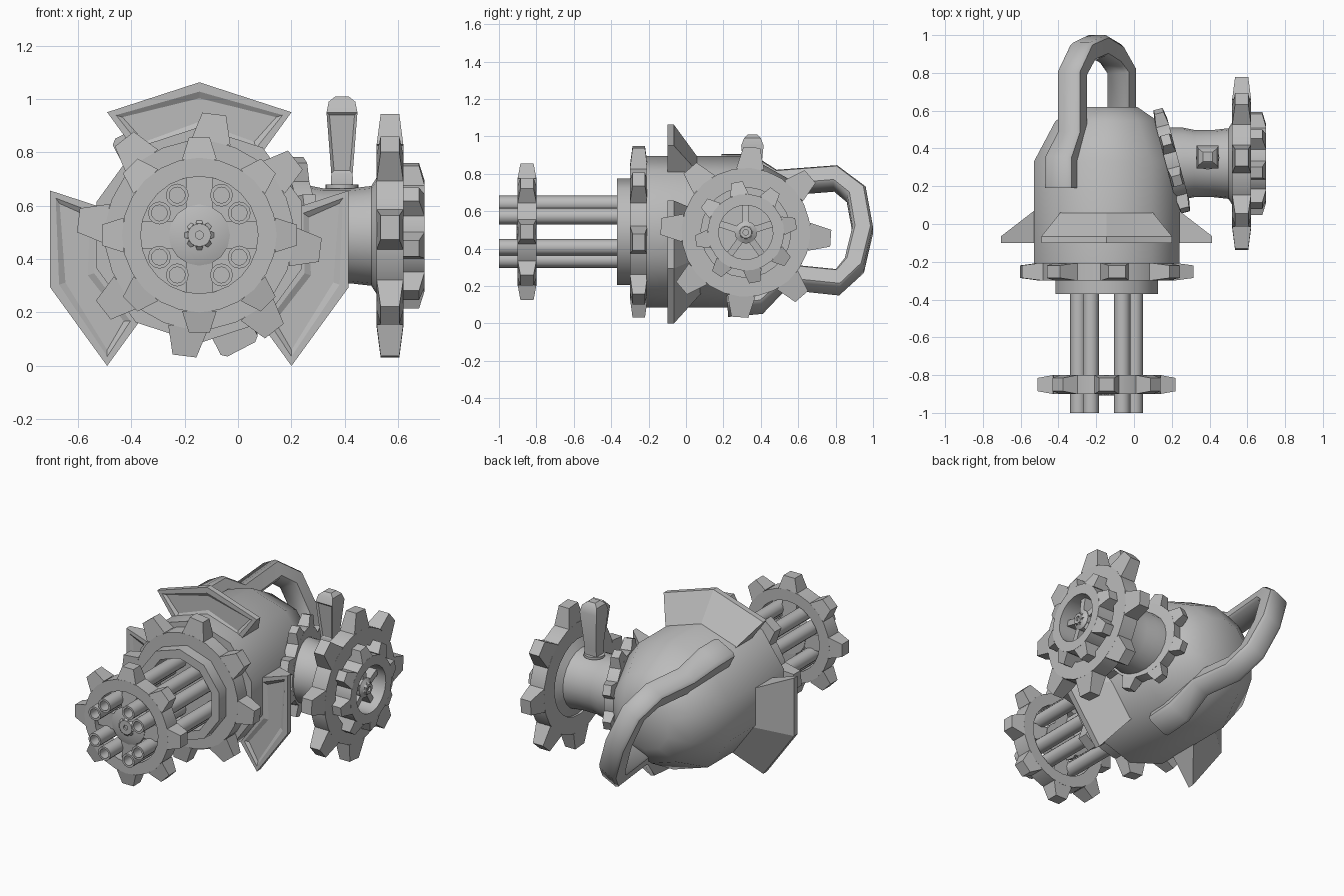
import bpy, bmesh
from math import pi, cos, sin, radians
from mathutils import Matrix, Vector

cube = bpy.data.objects.get("Cube")
if cube:
    bpy.data.objects.remove(cube)

steel = bpy.data.materials.new("plain grey steel")
steel.use_nodes = True
GREY = (0.5, 0.5, 0.5, 1)
steel.diffuse_color = GREY
steel.node_tree.nodes["Principled BSDF"].inputs["Base Color"].default_value = GREY

# Local z of a part runs out of the front, or out of the left side
FRONT = Matrix.Translation((-0.145, 0, 0.49)) @ Matrix.Rotation(pi / 2, 4, 'X')
SIDE = Matrix.Translation((0, 0.32, 0.487)) @ Matrix(
    ((0, 0, 1, 0), (1, 0, 0, 0), (0, 1, 0, 0), (0, 0, 0, 1)))


def finish(name, bm, matrix=Matrix(), smooth=30):
    bmesh.ops.remove_doubles(bm, verts=bm.verts, dist=0.0001)
    bmesh.ops.recalc_face_normals(bm, faces=bm.faces)
    bmesh.ops.transform(bm, matrix=matrix, verts=bm.verts)
    mesh = bpy.data.meshes.new(name)
    bm.to_mesh(mesh)
    bm.free()
    ob = bpy.data.objects.new(name, mesh)
    bpy.context.collection.objects.link(ob)
    mesh.materials.append(steel)
    bpy.ops.object.select_all(action='DESELECT')
    ob.select_set(True)
    bpy.context.view_layer.objects.active = ob
    bpy.ops.object.shade_smooth_by_angle(angle=radians(smooth))


def polar(r, a, h):
    return Vector((r * cos(a), r * sin(a), h))


def add_lathe(bm, profile, n, phase=0, closed=False):
    """Turn (radius, height) points around z."""
    rings = [[bm.verts.new(polar(r, phase + 2 * pi * i / n, h)) for i in range(n)]
             for r, h in profile]
    pairs = list(zip(rings, rings[1:]))
    if closed:
        pairs.append((rings[-1], rings[0]))
    for a, b in pairs:
        for i in range(n):
            j = (i + 1) % n
            bm.faces.new((a[i], a[j], b[j], b[i]))


def add_loft(bm, loops):
    """Skin equal loops of points and cap both ends."""
    rings = [[bm.verts.new(p) for p in loop] for loop in loops]
    for a, b in zip(rings, rings[1:]):
        for i in range(len(a)):
            j = (i + 1) % len(a)
            bm.faces.new((a[i], a[j], b[j], b[i]))
    bm.faces.new(rings[0])
    bm.faces.new(rings[-1])


def add_tooth(bm, angle, r0, r1, h0, h1, w0, w1):
    rad, tan = polar(1, angle, 0), polar(1, angle + pi / 2, 0)
    mid, half = (h0 + h1) / 2, (h1 - h0) / 2
    loops = []
    for r, w, t in ((r0, w0, half), (r1, w1, half * 0.7)):
        loops.append([rad * r + tan * (w * sx) + Vector((0, 0, mid + t * sz))
                      for sx, sz in ((-1, -1), (1, -1), (1, 1), (-1, 1))])
    add_loft(bm, loops)


def gear(name, matrix, inner, root, tip, h0, h1, turn=0, sides=24, width=0.07):
    bm = bmesh.new()
    add_lathe(bm, [(inner, h0), (root, h0), (root, h1), (inner, h1)], sides, turn, True)
    for i in range(8):
        add_tooth(bm, turn + i * pi / 4, root * 0.98, tip, h0, h1, width, width * 0.6)
    finish(name, bm, matrix)


def spokes(name, matrix, count, reach, hub, bolt, h0, h1, width):
    """Spokes with a domed hub and a toothed bolt in the middle."""
    bm = bmesh.new()
    add_lathe(bm, [(0, h0), (hub, h0), (hub, h1 - 0.015), (hub * 0.6, h1), (0, h1)], 16)
    for i in range(count):
        add_tooth(bm, pi / 2 + i * 2 * pi / count, hub * 0.5, reach, h0, h1 - 0.015, width, width)
    finish(name, bm, matrix)
    gear(name + "_bolt", matrix, 0.015, bolt * 0.75, bolt, h0, h1 + 0.012, 0, 16, bolt * 0.24)


# Ten-sided body with the barrel collar
bm = bmesh.new()
add_lathe(bm, [(0, -0.62), (0.17, -0.62), (0.285, -0.545), (0.405, -0.33), (0.405, 0.21),
               (0.285, 0.21), (0.285, 0.37), (0.23, 0.37), (0.23, 0.25), (0, 0.25)], 10, pi / 2)
finish("body", bm, FRONT, 62)

# Three armour plates, each spanning two sides of the body
for label, centre in (("top", 90), ("right", 198), ("left", 342)):
    bm = bmesh.new()
    section = [(0.38, 0.1), (0.588, 0.1), (0.588, 0.065), (0.39, -0.08)]
    loops = [[polar(r, radians(centre + d), h) for r, h in section] for d in (-36, 0, 36)]
    add_loft(bm, loops)
    bm.normal_update()
    face = [f for f in bm.faces if all(abs(v.co.z - 0.1) < 0.001 for v in f.verts)]
    bmesh.ops.inset_region(bm, faces=face, thickness=0.035)
    bmesh.ops.inset_region(bm, faces=face, thickness=0.025, depth=-0.012)
    finish(label + "_armour_plate", bm, FRONT @ Matrix.Translation((0, -0.015, 0)), 15)

# Rotating barrels and their two gears
gear("collar_gear", FRONT, 0.27, 0.355, 0.457, 0.205, 0.3, radians(83), 24, 0.075)
gear("muzzle_gear", FRONT, 0.22, 0.29, 0.366, 0.8, 0.9, 0, 24, 0.065)
spokes("muzzle_spokes", FRONT, 4, 0.225, 0.115, 0.058, 0.81, 0.895, 0.05)
for i in range(8):
    angle = radians(45 + 90 * (i // 2) + (16 if i % 2 else -16))
    bm = bmesh.new()
    add_lathe(bm, [(0, 0.25), (0.043, 0.25), (0.043, 1), (0.03, 1), (0.03, 0.93), (0, 0.93)], 12)
    finish(f"barrel_{i + 1}", bm, FRONT @ Matrix.Translation(polar(0.171, angle, 0)), 40)

# Side axle, crank wheel and its hub
bm = bmesh.new()
add_lathe(bm, [(0, 0.1), (0.19, 0.1), (0.19, 0.26), (0.178, 0.32), (0.178, 0.42), (0.187, 0.5),
               (0.25, 0.54), (0.25, 0.56), (0, 0.56)], 20)
finish("side_axle", bm, SIDE, 40)
gear("side_wheel", SIDE, 0.24, 0.345, 0.455, 0.52, 0.62, radians(-4), 24, 0.075)
gear("side_hub_gear", SIDE, 0.145, 0.205, 0.272, 0.56, 0.7, radians(10), 24, 0.05)
spokes("side_hub_spokes", SIDE, 5, 0.15, 0.06, 0.042, 0.56, 0.675, 0.018)

# Tilted gear between axle and body
tilt = Matrix.Translation((0.2, 0.335, 0.5)) @ Matrix.Rotation(radians(15), 4, 'Z') @ \
    Matrix.Rotation(pi / 2, 4, 'Y')
gear("tilted_gear", tilt, 0.1, 0.23, 0.293, -0.035, 0.035, radians(22), 24, 0.05)

# Lever standing on the axle
bm = bmesh.new()
add_lathe(bm, [(0, 0), (0.062, 0), (0.062, 0.015), (0, 0.015)], 16)
finish("lever_base", bm, Matrix.Translation((0.39, 0.35, 0.665)))
bm = bmesh.new()
add_loft(bm, [[Vector((0.39 + w * sx, 0.355 + d * sy, z))
               for sx, sy in ((-1, -1), (1, -1), (1, 1), (-1, 1))]
              for z, w, d in ((0.67, 0.042, 0.035), (0.72, 0.04, 0.035), (0.95, 0.058, 0.06),
                              (0.99, 0.05, 0.045), (1.01, 0.025, 0.025))])
bm.normal_update()
panel = [f for f in bm.faces if f.normal.y < -0.9 and f.calc_area() > 0.015]
bmesh.ops.inset_region(bm, faces=panel, thickness=0.015, depth=-0.008)
finish("lever", bm, Matrix(), 35)

# Slanted rear handle: a bevelled bar that widens at both feet on the body
path = [(-0.378, 0.19, 0.82, 1.2), (-0.378, 0.34, 0.82, 1.2), (-0.325, 0.48, 0.75, 1),
        (-0.325, 0.8, 0.775, 1), (-0.27, 0.91, 0.69, 1), (-0.195, 0.945, 0.5, 1),
        (-0.12, 0.9, 0.31, 1), (-0.065, 0.81, 0.22, 1), (-0.065, 0.52, 0.25, 1),
        (-0.018, 0.38, 0.13, 1.2), (-0.018, 0.22, 0.12, 1.2)]
across = Vector((0.88, 0, 0.46)).normalized()
points = [Vector(p[:3]) for p in path]
loops = []
for i, p in enumerate(points):
    along = (points[min(i + 1, len(path) - 1)] - points[max(i - 1, 0)]).normalized()
    out = along.cross(across).normalized()
    wide = out.cross(along).normalized()
    size = path[i][3]
    loops.append([p + out * (0.055 * a * size) + wide * (0.065 * b * size)
                  for a, b in ((-1, -0.75), (-0.75, -1), (0.75, -1), (1, -0.75),
                               (1, 0.75), (0.75, 1), (-0.75, 1), (-1, 0.75))])
bm = bmesh.new()
add_loft(bm, loops)
finish("rear_handle", bm, Matrix(), 50)
